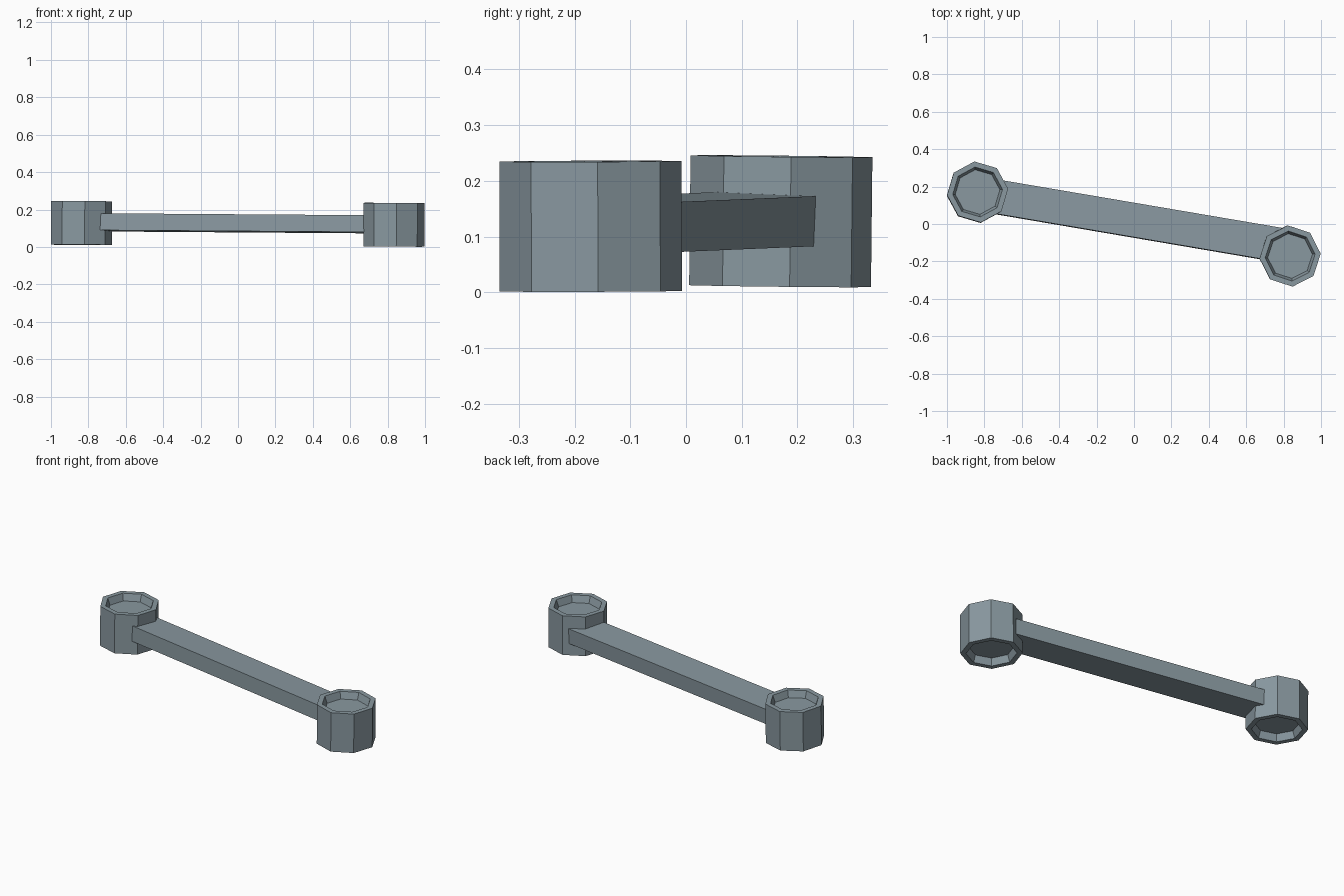
import bpy, bmesh
from math import cos, sin, radians, atan

if "Cube" in bpy.data.objects:
    bpy.data.objects.remove(bpy.data.objects["Cube"])

SIDES = 8

# Slate blue-grey for every part
slate = bpy.data.materials.new("slate_grey")
slate.diffuse_color = (0.25, 0.315, 0.35, 1)
slate.use_nodes = True
slate.node_tree.nodes["Principled BSDF"].inputs["Base Color"].default_value = slate.diffuse_color


def finish(name, bm, loc, rot):
    bmesh.ops.recalc_face_normals(bm, faces=bm.faces)
    mesh = bpy.data.meshes.new(name)
    bm.to_mesh(mesh)
    bm.free()
    mesh.materials.append(slate)
    ob = bpy.data.objects.new(name, mesh)
    ob.location = loc
    ob.rotation_euler = rot
    bpy.context.collection.objects.link(ob)
    return ob


# Octagonal hub with a shallow tapered recess in both ends
def hub(name, loc, tilt, turn):
    half, depth = 0.1165, 0.04
    profile = [(0.120, half - depth), (0.134, half), (0.164, half),
               (0.164, -half), (0.134, -half), (0.120, -half + depth)]
    bm = bmesh.new()
    rings = []
    for r, z in profile:
        angles = [radians(turn + 360 * i / SIDES) for i in range(SIDES)]
        rings.append([bm.verts.new((r * cos(a), r * sin(a), z)) for a in angles])
    for low, high in zip(rings, rings[1:]):
        for i in range(SIDES):
            j = (i + 1) % SIDES
            bm.faces.new((low[i], low[j], high[j], high[i]))
    bm.faces.new(rings[0])
    bm.faces.new(rings[-1])
    finish(name, bm, loc, (tilt, 0.007, 0))


hub("left_hub", (-0.837, 0.17, 0.1275), -0.011, 6)
hub("right_hub", (0.834, -0.171, 0.1185), 0.003, 4.5)

# Flat bar between the hubs, slightly rolled, ends buried in the hubs
bm = bmesh.new()
bmesh.ops.create_cube(bm, size=1)
bmesh.ops.scale(bm, vec=(1.57, 0.182, 0.09), verts=bm.verts)
finish("connecting_bar", bm, (0, 0.020, 0.126), (-0.04, 0.007, -atan(0.170)))
